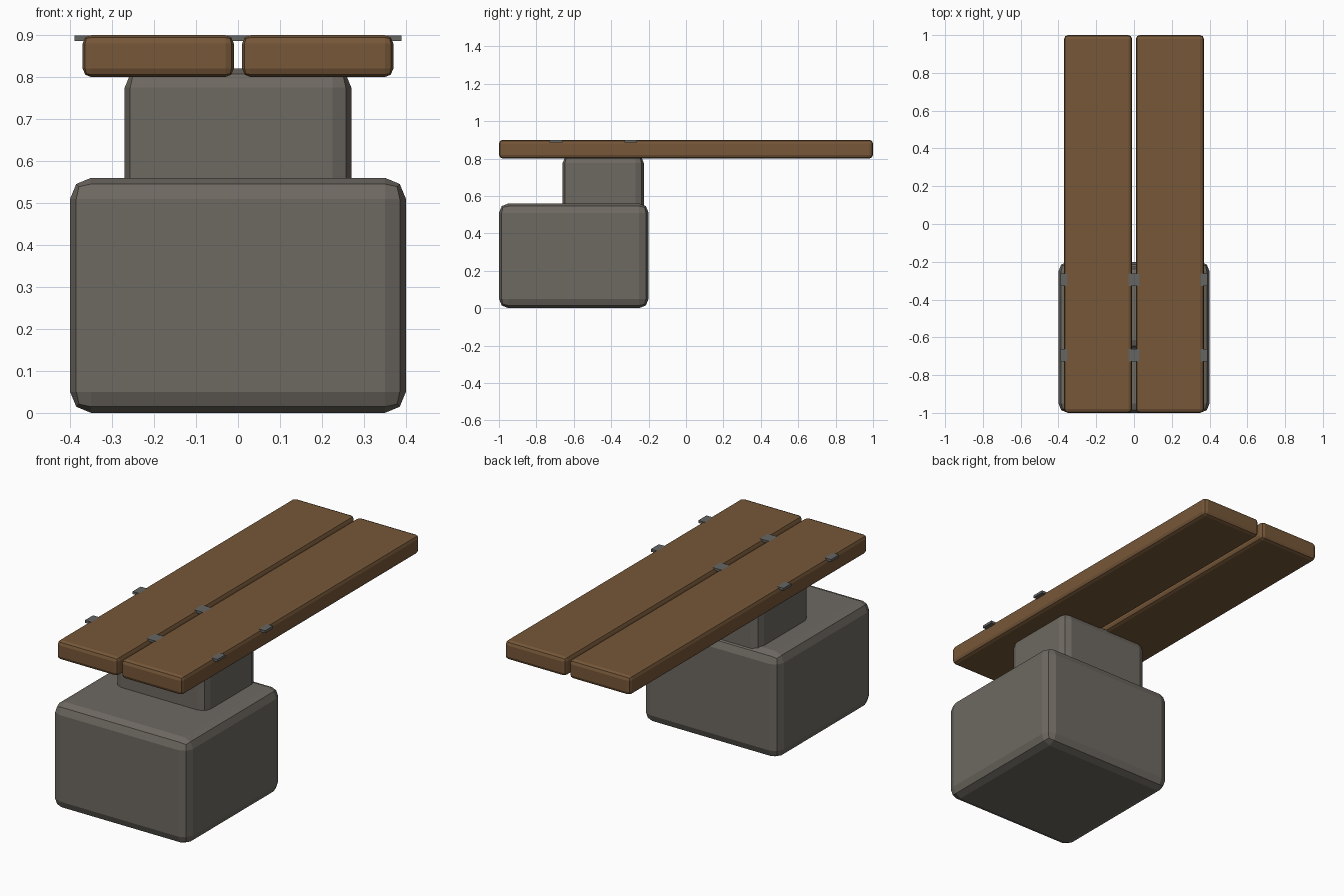
import bpy

if "Cube" in bpy.data.objects:
    bpy.data.objects.remove(bpy.data.objects["Cube"])


def material(name, rgb):
    m = bpy.data.materials.new(name)
    m.diffuse_color = (*rgb, 1)
    m.use_nodes = True
    m.node_tree.nodes["Principled BSDF"].inputs["Base Color"].default_value = m.diffuse_color
    return m


stone = material("warm grey stone", (0.155, 0.14, 0.12))
wood = material("brown wood", (0.18, 0.095, 0.04))
metal = material("grey metal", (0.13, 0.13, 0.125))


def box(name, lo, hi, mat, bevel=0.0):
    """Axis-aligned box between two corners, with rounded edges."""
    bpy.ops.mesh.primitive_cube_add(
        size=1, location=[(a + b) / 2 for a, b in zip(lo, hi)])
    ob = bpy.context.object
    ob.name = name
    ob.scale = [b - a for a, b in zip(lo, hi)]
    bpy.ops.object.transform_apply(location=False, rotation=False, scale=True)
    ob.data.materials.append(mat)
    if bevel:
        mod = ob.modifiers.new("rounded edges", 'BEVEL')
        mod.width = bevel
        mod.segments = 2
    return ob


# Stone foundation block and the pedestal on it
box("foundation", (-0.4, -1, 0), (0.4, -0.2, 0.56), stone, 0.05)
box("pedestal", (-0.27, -0.66, 0.5), (0.27, -0.225, 0.82), stone, 0.045)

# Two long seat planks with a gap between them
for side, x in (("left", -0.19), ("right", 0.19)):
    box(side + "_plank", (x - 0.18, -1, 0.8), (x + 0.18, 1, 0.9), wood, 0.02)

# Metal straps let into the planks, showing at the edges and in the gap
for name, y in (("front_strap", -0.695), ("back_strap", -0.295)):
    box(name, (-0.39, y - 0.034, 0.886), (0.39, y + 0.034, 0.8994), metal)
